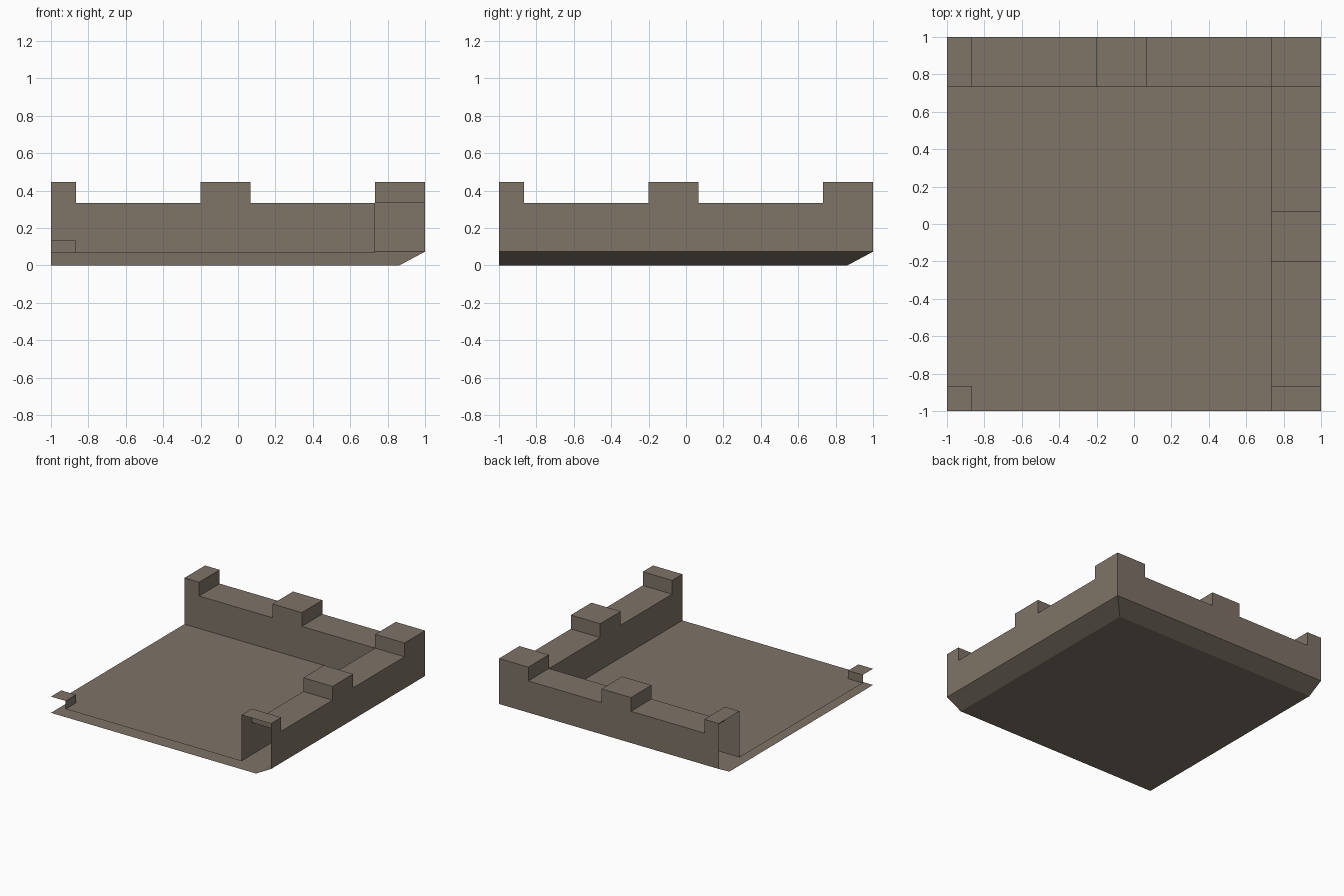
import bpy
import bmesh

if "Cube" in bpy.data.objects:
    bpy.data.objects.remove(bpy.data.objects["Cube"])

# Key levels and plan divisions
FLOOR, RIM, STOP, WALL, TOP = 0.0667, 0.0733, 0.1333, 0.3333, 0.4467
LEVELS = [FLOOR, RIM, STOP, WALL, TOP]
CUTS = [-1, -0.8667, -0.2, 0.0667, 0.7333, 1]
N = len(CUTS) - 1
LAST = N - 1

stone = bpy.data.materials.new("brown grey stone")
stone.diffuse_color = (0.21, 0.172, 0.135, 1)
stone.use_nodes = True
stone.node_tree.nodes["Principled BSDF"].inputs["Base Color"].default_value = stone.diffuse_color


def finish(name, bm):
    bmesh.ops.remove_doubles(bm, verts=bm.verts, dist=0.0005)
    bmesh.ops.dissolve_limit(bm, angle_limit=0.01, verts=bm.verts, edges=bm.edges)
    mesh = bpy.data.meshes.new(name)
    bm.to_mesh(mesh)
    bm.free()
    mesh.materials.append(stone)
    bpy.context.collection.objects.link(bpy.data.objects.new(name, mesh))


def quad(bm, *points):
    bm.faces.new([bm.verts.new(p) for p in points])


def part_of(i, j):
    if i == LAST or j == LAST:
        return "battlement_wall"
    return "corner_stop" if i == j == 0 else "floor"


def height(i, j):
    part = part_of(i, j)
    if part == "battlement_wall":
        # merlons sit on every second cell along each wall
        along = j if i == LAST else i
        return TOP if along % 2 == 0 else WALL
    return STOP if part == "corner_stop" else FLOOR


def neighbour_height(i, j):
    if i < 0 or j < 0:
        return None            # front and left ends are open
    if i > LAST or j > LAST:
        return RIM             # outer walls end at the chamfer
    return height(i, j)


def build_stepped(name):
    """Top faces and step walls for all plan cells of one part."""
    bm = bmesh.new()
    for i in range(N):
        for j in range(N):
            if part_of(i, j) != name:
                continue
            h = height(i, j)
            x0, x1, y0, y1 = CUTS[i], CUTS[i + 1], CUTS[j], CUTS[j + 1]
            quad(bm, (x0, y0, h), (x1, y0, h), (x1, y1, h), (x0, y1, h))
            sides = [((i, j - 1), (x0, y0), (x1, y0)),
                     ((i + 1, j), (x1, y0), (x1, y1)),
                     ((i, j + 1), (x1, y1), (x0, y1)),
                     ((i - 1, j), (x0, y1), (x0, y0))]
            for cell, a, b in sides:
                low = neighbour_height(*cell)
                if low is None:
                    continue
                for z0, z1 in zip(LEVELS, LEVELS[1:]):
                    if z0 >= low and z1 <= h:
                        quad(bm, (*a, z0), (*b, z0), (*b, z1), (*a, z1))
    finish(name, bm)


for part in ("floor", "corner_stop", "battlement_wall"):
    build_stepped(part)

# Underside with a mitred chamfer along the right and back
c = 0.8633
bm = bmesh.new()
quad(bm, (-1, -1, 0), (-1, c, 0), (c, c, 0), (c, -1, 0))
quad(bm, (c, -1, 0), (c, c, 0), (1, 1, RIM), (1, -1, RIM))
quad(bm, (-1, c, 0), (-1, 1, RIM), (1, 1, RIM), (c, c, 0))
finish("chamfered_underside", bm)
